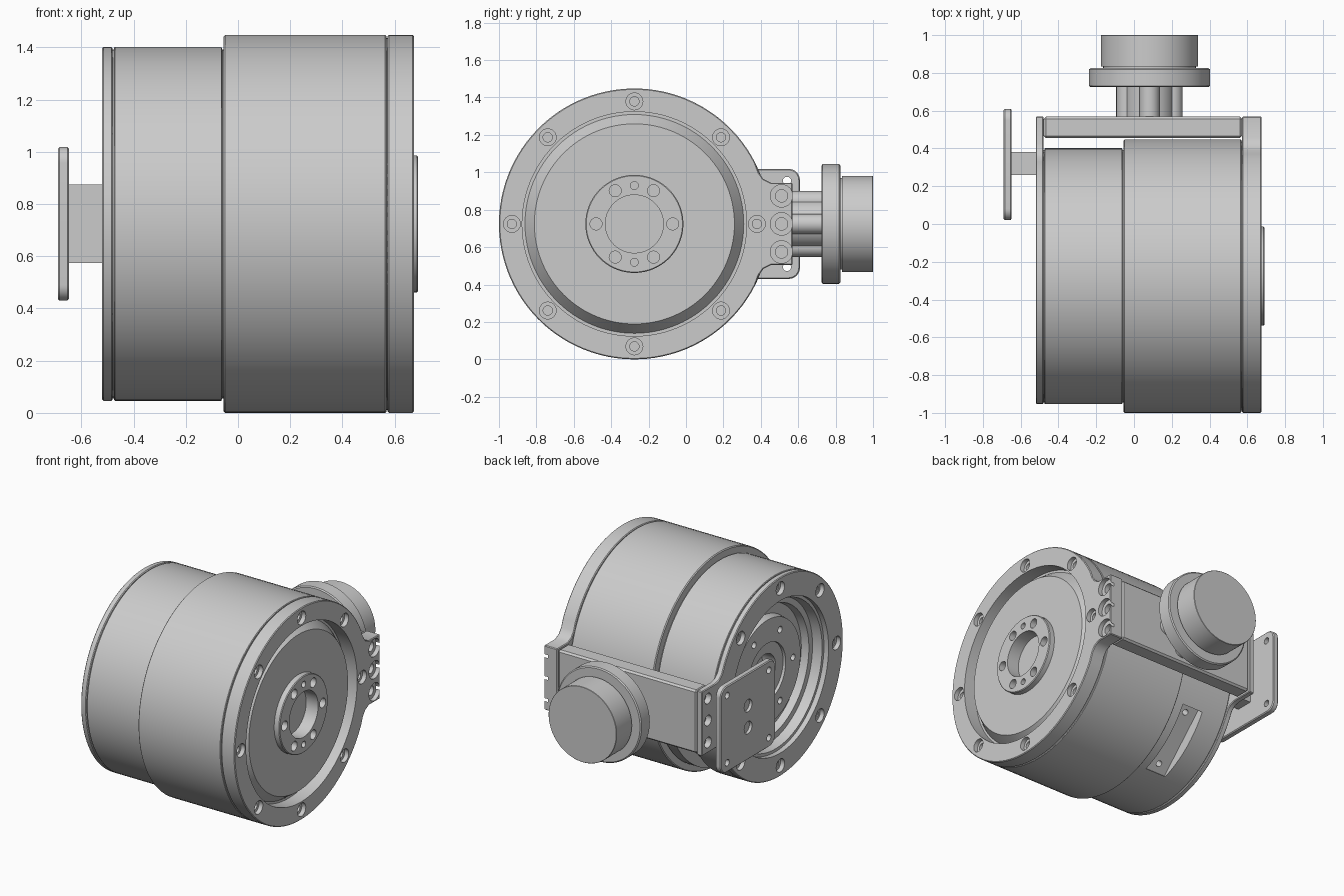
import bpy, bmesh, math
from mathutils import Vector, Matrix

if "Cube" in bpy.data.objects:
    bpy.data.objects.remove(bpy.data.objects["Cube"])

CY, CZ = -0.276, 0.724         # main axis, running along x
SIDES = 96

grey = bpy.data.materials.new("machined_grey")
grey.use_nodes = True
grey.diffuse_color = (0.6, 0.6, 0.6, 1)
grey.node_tree.nodes["Principled BSDF"].inputs["Base Color"].default_value = (0.6, 0.6, 0.6, 1)


def finish(bm, name):
    bmesh.ops.remove_doubles(bm, verts=bm.verts, dist=1e-5)
    bmesh.ops.recalc_face_normals(bm, faces=bm.faces)
    mesh = bpy.data.meshes.new(name)
    bm.to_mesh(mesh)
    bm.free()
    mesh.materials.append(grey)
    ob = bpy.data.objects.new(name, mesh)
    bpy.context.collection.objects.link(ob)
    return ob


def activate(ob):
    bpy.ops.object.select_all(action='DESELECT')
    ob.select_set(True)
    bpy.context.view_layer.objects.active = ob


def smooth(ob):
    activate(ob)
    bpy.ops.object.shade_smooth_by_angle(angle=math.radians(30))


def bevel(ob, width):
    mod = ob.modifiers.new("bevel", 'BEVEL')
    mod.width, mod.segments = width, 1
    mod.limit_method, mod.angle_limit = 'ANGLE', math.radians(50)
    activate(ob)
    bpy.ops.object.modifier_apply(modifier=mod.name)


def lathe(name, profile, centre, axis='X', steps=SIDES):
    """Revolve (along, radius) points about an axis through centre."""
    bm = bmesh.new()
    vs = [bm.verts.new((a, r, 0)) for a, r in profile]
    es = [bm.edges.new(pair) for pair in zip(vs, vs[1:])]
    bmesh.ops.spin(bm, geom=vs + es, cent=(0, 0, 0), axis=(1, 0, 0),
                   angle=math.tau, steps=steps)
    if axis == 'Y':
        bm.transform(Matrix.Rotation(math.pi / 2, 4, 'Z'))
    bm.transform(Matrix.Translation(centre))
    return finish(bm, name)


def box(name, lo, hi):
    bm = bmesh.new()
    bmesh.ops.create_cube(bm, size=1)
    lo, hi = Vector(lo), Vector(hi)
    for v in bm.verts:
        v.co = (lo + hi) / 2 + v.co * (hi - lo)
    return finish(bm, name)


def extrude_x(name, outline, x0, x1):
    """Prism from a (y, z) outline."""
    bm = bmesh.new()
    face = bm.faces.new([bm.verts.new((x0, y, z)) for y, z in outline])
    moved = bmesh.ops.extrude_face_region(bm, geom=[face])["geom"]
    for v in moved:
        if isinstance(v, bmesh.types.BMVert):
            v.co.x = x1
    return finish(bm, name)


def cut(ob, cutter):
    cutter.hide_render = True
    mod = ob.modifiers.new("cut", 'BOOLEAN')
    mod.operation, mod.object, mod.solver = 'DIFFERENCE', cutter, 'EXACT'
    activate(ob)
    bpy.ops.object.modifier_apply(modifier=mod.name)
    bpy.data.objects.remove(cutter)


def drill(ob, spots, profile):
    """Cut holes of a turned (x, radius) profile at each (y, z) spot."""
    for y, z in spots:
        cut(ob, lathe("hole_cutter", profile, (0, y, z), steps=32))


def hole(radius, x0, x1):
    return [(x0, 0), (x0, radius), (x1, radius), (x1, 0)]


def counterbore(radius, outer, inner):
    """Wide hole sunk from the outer face, narrow hole through to the inner one."""
    side = math.copysign(1, outer)
    sink, top, end = outer - side * 0.03, outer + side * 0.05, inner - side * 0.05
    small = radius * 0.55
    return [(end, 0), (end, small), (sink, small), (sink, radius), (top, radius), (top, 0)]


def ring(radius, angles):
    return [(CY + radius * math.cos(math.radians(a)),
             CZ + radius * math.sin(math.radians(a))) for a in angles]


def end_plate(name, radius, neck, inner, outer, bore, bolt_radius, tab_y, tab_hole):
    """Round plate with a rear tab, a bore and counterbored bolt holes."""
    arc = ring(radius, [27 + i * 306 / 90 for i in range(91)])
    upper = [(CY + y, CZ + z) for y, z in neck]
    lower = [(y, 2 * CZ - z) for y, z in upper]
    ob = extrude_x(name, arc + lower + upper[::-1], inner, outer)
    bevel(ob, 0.005)
    cut(ob, lathe("bore_cutter", hole(bore, inner - 0.1, outer + 0.1), (0, CY, CZ)))
    drill(ob, ring(bolt_radius, range(0, 360, 45)), counterbore(0.045, outer, inner))
    drill(ob, [(tab_y, CZ + dz) for dz in (-0.15, 0, 0.15)], tab_hole)
    smooth(ob)


main = (0, CY, CZ)

# Main housing, with a fine groove before the front plate
smooth(lathe("large_housing", [(-0.055, 0), (-0.055, 0.718), (-0.049, 0.724), (0.564, 0.724),
                               (0.568, 0.72), (0.568, 0.712), (0.58, 0.712), (0.58, 0)], main))

# Rear housing with stepped recess and broad central boss
rear = lathe("small_housing", [(0, 0), (0, 0.668), (-0.06, 0.668), (-0.064, 0.678), (-0.471, 0.678),
                               (-0.475, 0.674), (-0.475, 0.668), (-0.485, 0.668), (-0.485, 0.50),
                               (-0.42, 0.49), (-0.42, 0.45), (-0.37, 0.44), (-0.37, 0.37),
                               (-0.42, 0.36), (-0.42, 0.20), (-0.40, 0.20), (-0.40, 0.12),
                               (-0.30, 0.12), (-0.30, 0)], main)
drill(rear, ring(0.28, range(0, 360, 60)), hole(0.022, -0.6, -0.36))

# Flat pocket low on the back of the rear housing
tilt = Matrix.Translation(main) @ Matrix.Rotation(math.radians(-45), 4, 'X')
pocket = box("pocket_cutter", (-0.30, 0.60, -0.29), (-0.14, 0.9, 0.19))
pocket.data.transform(tilt)
cut(rear, pocket)
for offset in (-0.23, 0.14):
    screw = lathe("screw_cutter", hole(0.02, 0.5, 0.8), (-0.22, 0, offset), 'Y', 24)
    screw.data.transform(tilt)
    cut(rear, screw)
smooth(rear)

# End plates
end_plate("front_plate", 0.724, [(0.665, 0.275), (0.69, 0.24), (0.73, 0.22), (0.846, 0.22)],
          0.573, 0.674, 0.60, 0.655, 0.511, counterbore(0.06, 0.674, 0.573))
end_plate("rear_plate", 0.678, [(0.63, 0.255), (0.66, 0.23), (0.70, 0.22), (0.846, 0.22)],
          -0.48, -0.52, 0.52, 0.605, 0.505, hole(0.036, -0.6, -0.44))

# Output disc with steep rim and raised hub
disc = lathe("output_disc", [(0.53, 0), (0.53, 0.592), (0.57, 0.592), (0.65, 0.535), (0.65, 0.262),
                             (0.685, 0.262), (0.69, 0.257), (0.69, 0.155), (0.60, 0.155),
                             (0.60, 0)], main)
drill(disc, ring(0.205, range(0, 360, 60)), hole(0.032, 0.62, 0.8))
drill(disc, ring(0.205, (90, 270)), hole(0.021, 0.62, 0.8))
smooth(disc)

# Bridge between the two tabs
bridge = box("bridge_block", (-0.478, 0.455, CZ - 0.215), (0.572, 0.568, CZ + 0.215))
bevel(bridge, 0.012)

# Ribbed neck, flange and cap behind the bridge
KX = 0.082
smooth(lathe("neck_core", hole(0.13, 0.56, 0.73), (KX, 0, CZ), 'Y'))
for i in range(4):
    a = i * math.tau / 4
    smooth(lathe("neck_post", hole(0.054, 0.56, 0.73),
                 (KX + 0.122 * math.cos(a), 0, CZ + 0.122 * math.sin(a)), 'Y', 48))
smooth(lathe("flange_and_cap", [(0.725, 0), (0.725, 0.312), (0.731, 0.32), (0.819, 0.32),
                                (0.825, 0.312), (0.825, 0.245), (0.835, 0.245), (0.835, 0.257),
                                (0.998, 0.257), (1.0, 0.255), (1.0, 0)], (KX, 0, CZ), 'Y'))

# Square side plate with rounded corners, and its stem
PY, HALF, ROUND = 0.315, 0.294, 0.06
outline = []
for i in range(4):
    q = math.radians(90 * i + 45)
    reach = (HALF - ROUND) * math.sqrt(2)
    for j in range(9):
        a = math.radians(90 * i + 90 * j / 8)
        outline.append((PY + reach * math.cos(q) + ROUND * math.cos(a),
                        CZ + reach * math.sin(q) + ROUND * math.sin(a)))
plate = extrude_x("side_plate", outline, -0.69, -0.648)
bevel(plate, 0.006)
drill(plate, [(PY + sy * 0.225, CZ + sz * 0.23) for sy in (-1, 1) for sz in (-1, 1)],
      hole(0.022, -0.8, -0.6))
drill(plate, [(PY, CZ + dz) for dz in (-0.075, 0.075)], hole(0.042, -0.8, -0.67))
smooth(plate)
box("side_stem", (-0.655, 0.26, CZ - 0.15), (-0.47, 0.38, CZ + 0.15))
